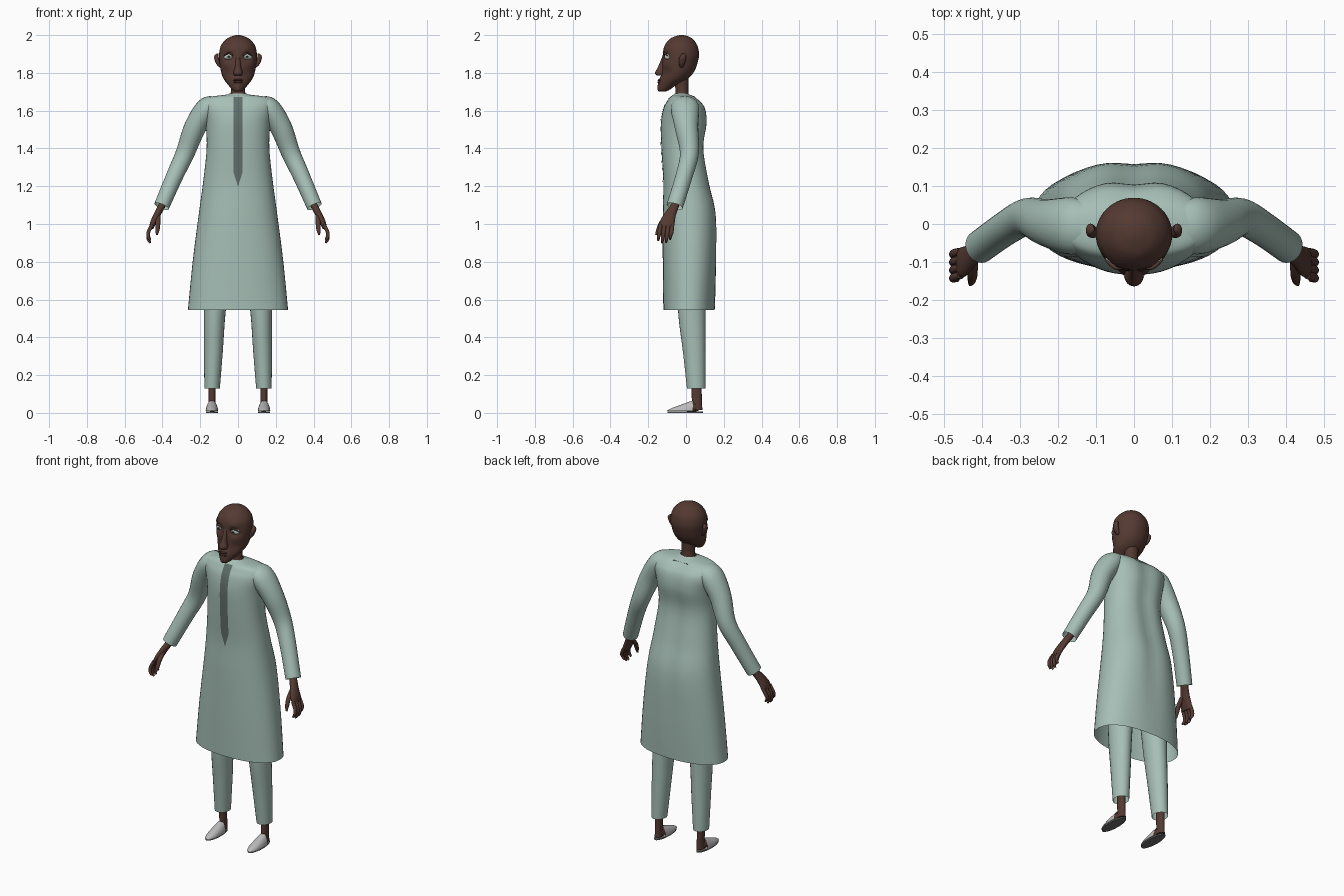
import bpy, bmesh, math
from mathutils import Vector

old = bpy.data.objects.get("Cube")
if old:
    bpy.data.objects.remove(old, do_unlink=True)

X, Y, Z = Vector((1, 0, 0)), Vector((0, 1, 0)), Vector((0, 0, 1))


def material(name, *rgb):
    m = bpy.data.materials.new(name)
    m.use_nodes = True
    m.diffuse_color = (*rgb, 1)
    m.node_tree.nodes["Principled BSDF"].inputs["Base Color"].default_value = (*rgb, 1)
    return m


cloth = material("sage cloth", .38, .52, .465)
trim = material("dark sage trim", .115, .16, .145)
skin = material("dark brown skin", .09, .042, .032)
lip = material("lip brown", .06, .025, .02)
shoe_grey = material("shoe grey", .5, .49, .49)
sole_grey = material("sole grey", .15, .15, .15)
white = material("eye white", .6, .65, .6)
iris = material("iris green", .17, .26, .2)
black = material("pupil black", .01, .01, .01)


def finish(name, bm, *mats):
    bmesh.ops.recalc_face_normals(bm, faces=bm.faces)
    me = bpy.data.meshes.new(name)
    bm.to_mesh(me)
    bm.free()
    for m in mats:
        me.materials.append(m)
    ob = bpy.data.objects.new(name, me)
    bpy.context.collection.objects.link(ob)
    bpy.ops.object.select_all(action='DESELECT')
    ob.select_set(True)
    bpy.context.view_layer.objects.active = ob
    bpy.ops.object.shade_smooth_by_angle(angle=math.radians(50))
    return ob


def spline(rows, steps):
    """Catmull-Rom interpolation of tuples."""
    out = []
    for i in range(len(rows) - 1):
        a, b, c, d = (rows[min(max(i + k, 0), len(rows) - 1)] for k in (-1, 0, 1, 2))
        for s in range(steps):
            t = s / steps
            out.append([q + .5 * t * (r - p + t * (2 * p - 5 * q + 4 * r - w + t * (3 * (q - r) + w - p)))
                        for p, q, r, w in zip(a, b, c, d)])
    return out + [list(rows[-1])]


def loft(name, rows, mat, n=24, steps=4, caps=True, power=2, axis=None, ref=Y, deform=None, side=1):
    """Skin oval rings (x, y, z, rx, ry); axis=None makes rings follow the path."""
    rows = spline(rows, steps)
    bm = bmesh.new()
    rings = []
    for i, (x, y, z, rx, ry) in enumerate(rows):
        t = axis or (Vector(rows[min(i + 1, len(rows) - 1)][:3]) - Vector(rows[max(i - 1, 0)][:3])).normalized()
        u = (ref - t * ref.dot(t)).normalized()
        v = t.cross(u)
        ring = []
        for k in range(n):
            c, s = math.cos(math.tau * k / n), math.sin(math.tau * k / n)
            c, s = (math.copysign(abs(w) ** (2 / power), w) for w in (c, s))
            p = Vector((x, y, z)) + u * c * ry + v * s * rx
            if deform:
                p = deform(p)
            p.x *= side
            ring.append(bm.verts.new(p))
        rings.append(ring)
    for a, b in zip(rings, rings[1:]):
        for k in range(n):
            bm.faces.new((a[k], a[(k + 1) % n], b[(k + 1) % n], b[k]))
    if caps:
        bm.faces.new(rings[0])
        bm.faces.new(rings[-1])
    return finish(name, bm, mat)


def ellipsoid(name, centre, scale, mat):
    bm = bmesh.new()
    bmesh.ops.create_uvsphere(bm, u_segments=20, v_segments=12, radius=1)
    for v in bm.verts:
        v.co = Vector(a * b for a, b in zip(v.co, scale)) + Vector(centre)
    return finish(name, bm, mat)


def span(z, rx, front, back):
    return (0, (front + back) / 2, z, rx, (back - front) / 2)


def blades(p):
    # soft hollow down the spine
    if p.y > 0 and p.z < 1.67:
        p.y -= .014 * math.exp(-(p.x / .05) ** 2) * min(1, max(0, (p.z - .6) * 2))
    return p


# Long robe
robe = loft("robe", [
    span(.545, .265, -.12, .152), span(.8, .24, -.123, .163), span(1.05, .208, -.123, .164),
    span(1.22, .185, -.12, .128), span(1.4, .166, -.13, .1), span(1.53, .172, -.133, .117),
    span(1.61, .192, -.12, .108), span(1.65, .19, -.1, .08), span(1.672, .155, -.085, .05),
    span(1.685, .06, -.065, .02), span(1.692, .045, -.06, .012)],
    cloth, n=48, steps=5, caps=False, power=2.25, axis=Z, deform=blades)

# Pointed neck placket projected on the robe front
bm = bmesh.new()
strip = []
for i in range(27):
    z = 1.2 + i * .0182
    w = .025 * min(1, .03 + (z - 1.2) / .08)
    strip.append([bm.verts.new((w * k / 2, -.3, z)) for k in range(-2, 3)])
for a, b in zip(strip, strip[1:]):
    for k in range(4):
        bm.faces.new((a[k], a[k + 1], b[k + 1], b[k]))
placket = finish("neck_placket", bm, trim)
wrap = placket.modifiers.new("fit", 'SHRINKWRAP')
wrap.target = robe
wrap.wrap_method = 'PROJECT'
wrap.use_project_x = wrap.use_project_z = False
wrap.use_project_y = wrap.use_positive_direction = True
wrap.use_negative_direction = False
wrap.wrap_mode = 'OUTSIDE_SURFACE'
wrap.offset = .003

# Face relief: (x, z, radius, push along y)
relief = [(.048, 1.885, .026, .014), (.045, 1.922, .02, -.005), (.06, 1.80, .03, .006),
          (0, 1.752, .028, -.012), (0, 1.715, .022, -.008), (.07, 1.845, .025, -.004)]


def face(p):
    if p.y < -.03:
        p.y += sum(d * math.exp(-((abs(p.x) - x) ** 2 + (p.z - z) ** 2) / r ** 2) for x, z, r, d in relief)
    return p


# Head and neck
loft("head", [
    span(1.702, .018, -.138, -.1), span(1.712, .032, -.141, -.075), span(1.74, .055, -.137, -.035),
    span(1.77, .077, -.132, .012), span(1.81, .091, -.127, .045), span(1.86, .098, -.125, .063),
    span(1.9, .1, -.123, .069), span(1.945, .09, -.113, .06), span(1.98, .06, -.085, .035),
    span(1.996, .027, -.05, .005), span(2.0, .006, -.03, -.018)],
    skin, n=56, steps=6, axis=Z, deform=face)
loft("neck", [(0, -.022, 1.66, .046, .04), (0, -.022, 1.71, .037, .034), (0, -.025, 1.79, .042, .04)],
     skin, axis=Z)
loft("nose", [(0, -.112, 1.905, .01, .008), (0, -.118, 1.87, .012, .014), (0, -.128, 1.83, .016, .021),
              (0, -.137, 1.80, .025, .027), (0, -.134, 1.786, .02, .02)], skin, axis=Z)
ellipsoid("upper_lip", (0, -.139, 1.762), (.026, .011, .006), lip)
ellipsoid("lower_lip", (0, -.139, 1.75), (.023, .012, .007), lip)

for side, label in ((1, "left"), (-1, "right")):
    # Eye with iris and pupil coloured by distance from its front pole
    bm = bmesh.new()
    bmesh.ops.create_uvsphere(bm, u_segments=24, v_segments=24, radius=1)
    for f in bm.faces:
        c = f.calc_center_median()
        off = math.hypot(c.x, c.y)
        if c.z > 0:
            f.material_index = 2 if off < .2 else 1 if off < .5 else 0
    for v in bm.verts:
        x, y, z = v.co
        v.co = (side * .048 + x * .027, -.09 - z * .025, 1.885 + y * .0175)
    finish(label + "_eye", bm, white, iris, black)

    # Upper eyelid and ear
    loft(label + "_eyelid", [(.022, -.107, 1.886, .003, .003), (.036, -.114, 1.9, .005, .006),
                             (.052, -.112, 1.904, .005, .006), (.075, -.094, 1.888, .003, .003)],
         skin, n=10, ref=Y, side=side)
    loft(label + "_ear", [(.09, -.025, 1.828, .006, .008), (.103, -.022, 1.845, .011, .014),
                          (.113, -.018, 1.875, .013, .018), (.114, -.014, 1.893, .01, .014),
                          (.108, -.014, 1.902, .004, .006)], skin, n=14, axis=Z, side=side)

    # Sleeve
    loft(label + "_sleeve", [
        (.12, -.005, 1.645, .038, .06), (.165, -.005, 1.61, .06, .075), (.228, .003, 1.51, .058, .062),
        (.28, .018, 1.375, .05, .05), (.335, -.01, 1.255, .045, .045), (.405, -.06, 1.093, .041, .044)],
        cloth, caps=False, steps=5, side=side)

    # Hand, thumb and fingers
    loft(label + "_hand", [
        (.375, -.04, 1.15, .022, .024), (.404, -.06, 1.095, .019, .022), (.428, -.083, 1.05, .018, .03),
        (.45, -.1, 1.005, .016, .04), (.458, -.104, .978, .011, .036)], skin, n=18, side=side)
    loft(label + "_thumb", [(.424, -.09, 1.05, .013, .014), (.424, -.13, 1.008, .012, .013),
                            (.426, -.148, .97, .01, .011), (.43, -.159, .943, .005, .005)],
         skin, n=10, ref=X, side=side)
    for i, drop in enumerate((.912, .9, .902, .918)):
        y = -.135 + .021 * i
        loft(f"{label}_finger_{i + 1}", [
            (.455, y, .995, .01, .01), (.474, y - .005, .958, .01, .011),
            (.475, y - .01, drop + .02, .009, .009), (.463, y - .012, drop, .005, .005)],
            skin, n=10, side=side)

    # Trouser leg
    loft(label + "_trouser_leg", [
        (.137, .054, .13, .041, .049), (.13, .043, .33, .05, .06), (.122, .03, .55, .058, .073),
        (.1, .02, 1.0, .085, .085)], cloth, caps=False, axis=Z, side=side)

    # Ankle, bare heel and backless slipper
    loft(label + "_ankle", [(.137, .06, .015, .02, .027), (.137, .058, .05, .018, .027),
                            (.137, .055, .18, .02, .026)], skin, n=16, axis=Z, side=side)
    ellipsoid(label + "_foot", (side * .137, .03, .03), (.023, .05, .025), skin)
    loft(label + "_sole", [(.138, -.003, 0, .031, .094), (.138, -.003, .008, .031, .094)],
         sole_grey, n=32, steps=1, axis=Z, side=side)
    loft(label + "_slipper", [
        (.138, -.1, .009, .005, .003), (.138, -.085, .009, .018, .012), (.138, -.05, .009, .029, .026),
        (.138, 0, .009, .033, .044), (.138, .038, .009, .031, .058)],
        shoe_grey, caps=False, axis=Y, ref=Z, side=side,
        deform=lambda p: Vector((p.x, p.y, max(p.z, .009))))
